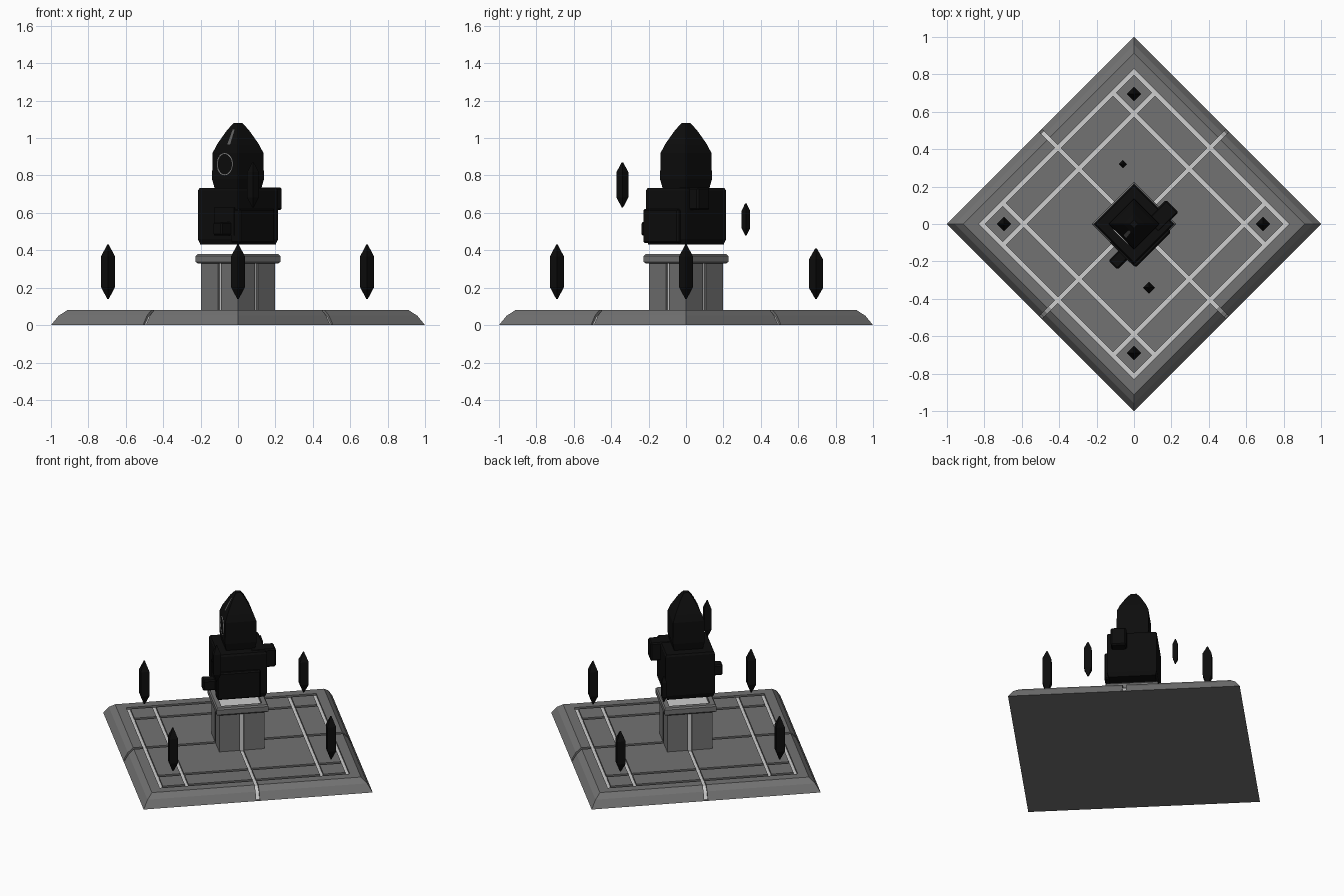
import bpy, bmesh, math
from mathutils import Matrix

if "Cube" in bpy.data.objects:
    bpy.data.objects.remove(bpy.data.objects["Cube"])

TURN = Matrix.Rotation(math.radians(45), 4, 'Z')   # parts are modelled square, then turned


def material(name, r, g, b):
    m = bpy.data.materials.new(name)
    m.diffuse_color = (r, g, b, 1)
    m.use_nodes = True
    m.node_tree.nodes["Principled BSDF"].inputs["Base Color"].default_value = m.diffuse_color
    return m


STONE = material("grey stone", 0.17, 0.17, 0.17)
LIGHT = material("pale inlay", 0.62, 0.62, 0.62)
BLACK = material("black metal", 0.004, 0.004, 0.004)
GLINT = material("grey glint", 0.12, 0.12, 0.12)


def add(name, bm, *mats, matrix=TURN):
    bmesh.ops.recalc_face_normals(bm, faces=bm.faces)
    me = bpy.data.meshes.new(name)
    bm.to_mesh(me)
    bm.free()
    for m in mats:
        me.materials.append(m)
    ob = bpy.data.objects.new(name, me)
    ob.matrix_world = matrix
    bpy.context.collection.objects.link(ob)
    return ob


def loft(name, profile, *mats, matrix=TURN):
    """Stack of square rings given as (half side, height)."""
    bm = bmesh.new()
    rings = [[bm.verts.new((sx * h, sy * h, z)) for sx, sy in
              ((-1, -1), (1, -1), (1, 1), (-1, 1))] for h, z in profile]
    for a, b in zip(rings, rings[1:]):
        for i in range(4):
            j = (i + 1) % 4
            bm.faces.new((a[i], a[j], b[j], b[i]))
    bm.faces.new(rings[0][::-1])
    top = bm.faces.new(rings[-1])
    top.material_index = len(mats) - 1
    return add(name, bm, *mats, matrix=matrix)


def box(name, x0, x1, y0, y1, z0, z1, mat, bevel=0.0):
    bm = bmesh.new()
    bmesh.ops.create_cube(bm, size=1)
    for v in bm.verts:
        v.co = ((x0 + x1) / 2 + v.co.x * (x1 - x0), (y0 + y1) / 2 + v.co.y * (y1 - y0),
                (z0 + z1) / 2 + v.co.z * (z1 - z0))
    if bevel:
        bmesh.ops.bevel(bm, geom=bm.edges[:], offset=bevel, segments=1, affect='EDGES')
    return add(name, bm, mat)


def carve(ob, bars):
    """Cut grooves into ob, one box per bar."""
    bpy.context.view_layer.objects.active = ob
    for b in bars:
        cutter = box("cutter", *b, STONE)
        cutter.hide_render = True
        mod = ob.modifiers.new("groove", 'BOOLEAN')
        mod.operation, mod.solver, mod.object = 'DIFFERENCE', 'EXACT', cutter
        bpy.ops.object.modifier_apply(modifier=mod.name)
        bpy.data.objects.remove(cutter)


# Plinth with grooves that show a pale core
W = 0.011
base = loft("plinth", [(0.707, 0), (0.678, 0.05), (0.645, 0.08)], STONE)
bars = []
for d in (-0.575, -0.417, 0.417, 0.575):
    bars.append((d - W, d + W, -0.586, 0.586, 0.058, 0.1))
    bars.append((-0.5863, 0.5863, d - W, d + W, 0.0585, 0.1))
bars += [(-W, W, -0.8, 0.8, 0.004, 0.1), (-0.8, 0.8, -W, W, 0.0045, 0.1)]
carve(base, bars)
loft("plinth_inlay", [(0.694, 0.002), (0.666, 0.045), (0.634, 0.067)], LIGHT)

# Pillar with a groove down each side
pillar = loft("pillar", [(0.14, 0.07), (0.14, 0.34)], STONE)
carve(pillar, [(-W, W, -0.2, -0.125, 0.0, 0.4), (-W, W, 0.125, 0.2, 0.0, 0.4),
               (-0.2, -0.125, -W, W, 0.0, 0.4), (0.125, 0.2, -W, W, 0.0, 0.4)])
loft("pillar_inlay", [(0.129, 0.07), (0.129, 0.335)], LIGHT)
loft("pillar_cap", [(0.153, 0.33), (0.16, 0.338), (0.16, 0.37), (0.153, 0.38),
                    (0.125, 0.38), (0.125, 0.36)], STONE, LIGHT)

# Floating body with side blocks
loft("body", [(0.142, 0.43), (0.152, 0.46), (0.152, 0.72), (0.145, 0.732)], BLACK)
box("front_plate", -0.158, 0.11, -0.172, -0.10, 0.44, 0.62, BLACK, 0.008)
box("upper_block", 0.06, 0.213, -0.124, -0.03, 0.615, 0.735, BLACK, 0.008)
box("lower_block", -0.235, -0.10, -0.11, -0.042, 0.48, 0.55, BLACK, 0.008)
box("side_panel", -0.162, -0.14, -0.13, 0.02, 0.48, 0.63, BLACK)

# Head with tapered top
loft("head", [(0.086, 0.72), (0.098, 0.78), (0.096, 0.92), (0.08, 0.965),
              (0.04, 1.045), (0.016, 1.08)], BLACK)

# Thin round eye on one side of the head
bm = bmesh.new()
N, rows = 32, []
for i in range(N):
    a = 2 * math.pi * i / N
    rows.append([bm.verts.new((x, r * math.cos(a), 0.86 + r * math.sin(a)))
                 for x, r in ((-0.095, 0.059), (-0.101, 0.059), (-0.101, 0.055), (-0.095, 0.055))])
for i in range(N):
    p, q = rows[i], rows[(i + 1) % N]
    for k in range(4):
        bm.faces.new((p[k], q[k], q[(k + 1) % 4], p[(k + 1) % 4]))
add("eye_ring", bm, LIGHT)

# Pale sliver on the taper
bm = bmesh.new()
bm.faces.new([bm.verts.new(c) for c in ((-0.084, -0.024, 0.965), (-0.084, -0.002, 0.965),
                                        (-0.043, -0.004, 1.047), (-0.043, -0.018, 1.047))])
add("sliver", bm, GLINT)

# Floating crystals: x, y, bottom, top, half diagonal
for x, y, lo, hi, r in ((-0.695, 0, 0.14, 0.43, 0.038), (0.69, 0, 0.14, 0.43, 0.038),
                        (0, -0.69, 0.14, 0.43, 0.038), (0, 0.695, 0.14, 0.41, 0.038),
                        (0.08, -0.34, 0.63, 0.87, 0.032), (-0.06, 0.32, 0.48, 0.65, 0.022)):
    h, t = r / math.sqrt(2), (hi - lo) * 0.22
    loft("crystal", [(0.003, lo), (h, lo + t), (h, hi - t), (0.003, hi)], BLACK,
         matrix=Matrix.Translation((x, y, 0)) @ TURN)
